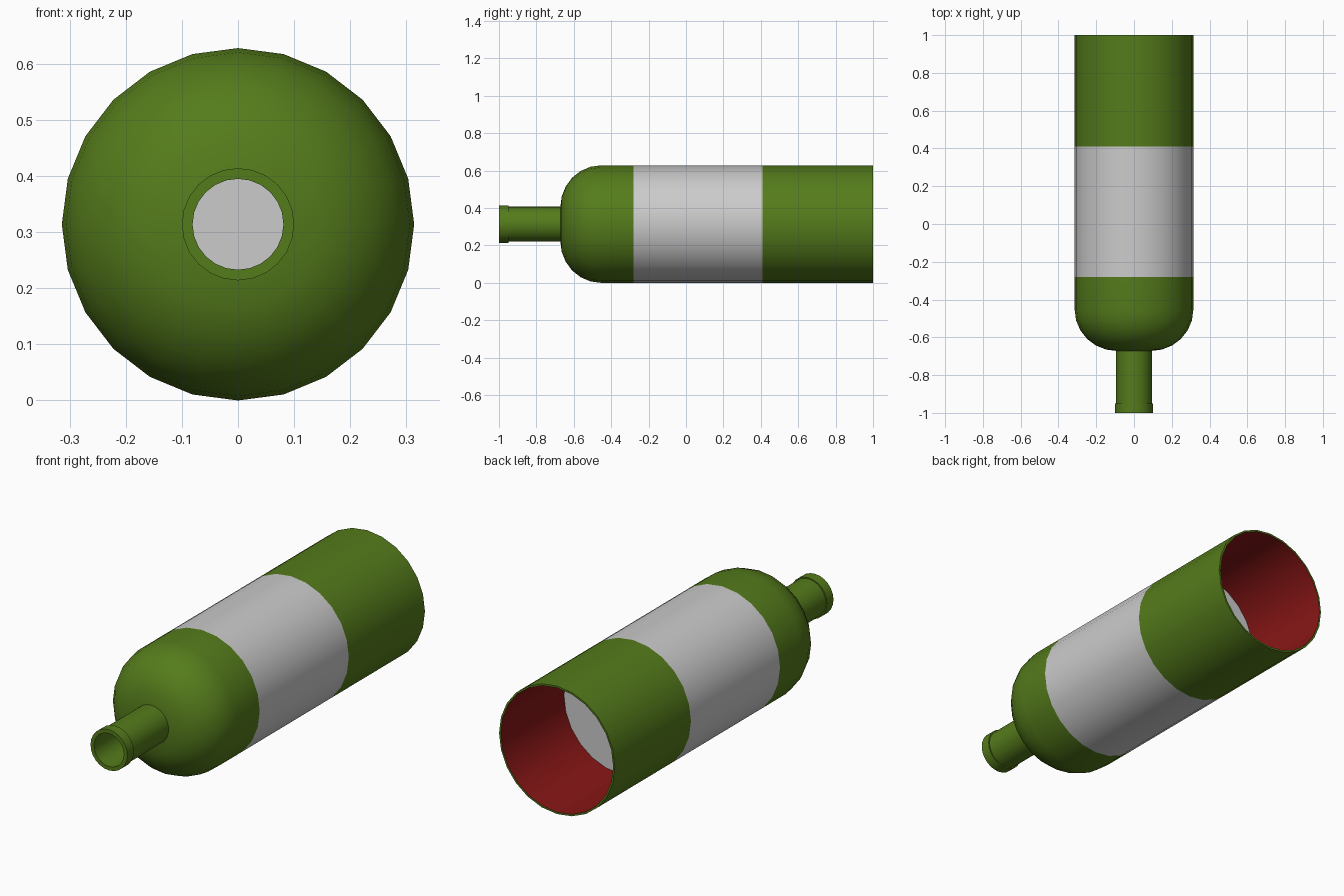
import bpy, bmesh, math

if "Cube" in bpy.data.objects:
    bpy.data.objects.remove(bpy.data.objects["Cube"])

SIDES = 24
R = 0.314          # body radius, also the height of the axis above the ground


def material(name, rgb):
    m = bpy.data.materials.new(name)
    m.diffuse_color = (*rgb, 1)
    m.use_nodes = True
    m.node_tree.nodes["Principled BSDF"].inputs["Base Color"].default_value = m.diffuse_color
    return m


def lathe(name, profile, mat=None, closed=False, angle=35):
    """Revolve (radius, y) points about the bottle axis; radius 0 closes an end."""
    bm = bmesh.new()
    rings = []
    for r, y in profile:
        if r == 0:
            rings.append([bm.verts.new((0, y, R))] * SIDES)
        else:
            rings.append([bm.verts.new((r * math.sin(a), y, R + r * math.cos(a)))
                          for a in (2 * math.pi * i / SIDES for i in range(SIDES))])
    pairs = list(zip(rings, rings[1:]))
    if closed:
        pairs.append((rings[-1], rings[0]))
    for a, b in pairs:
        for i in range(SIDES):
            j = (i + 1) % SIDES
            corners = list(dict.fromkeys((a[i], a[j], b[j], b[i])))
            bm.faces.new(corners)
    me = bpy.data.meshes.new(name)
    bm.to_mesh(me)
    bm.free()
    ob = bpy.data.objects.new(name, me)
    bpy.context.collection.objects.link(ob)
    if mat:
        me.materials.append(mat)
    bpy.ops.object.select_all(action='DESELECT')
    ob.select_set(True)
    bpy.context.view_layer.objects.active = ob
    bpy.ops.object.shade_smooth_by_angle(angle=math.radians(angle))
    return ob


green = material("green_glass", (0.09, 0.2, 0.011))
red = material("red_lining", (0.25, 0.008, 0.008))

# Rounded shoulder running from the neck into the front of the body
arc = [math.radians(a) for a in range(0, 91, 15)]
shoulder = [(0.09 + (R - 0.09) * math.sin(a), -0.455 - 0.217 * math.cos(a)) for a in arc]
lathe("shoulder", shoulder + [(R, -0.28)], green)

# Paper label band, flush with the glass
lathe("label", [(R, -0.28), (R, 0.41)])

# Rear glass with its thin open rim
lathe("rear_body", [(R, 0.41), (R, 1.0), (0.305, 1.0)], green)

# Red inner wall and the pale disc that closes it off
lathe("inner_lining", [(0.305, 1.0), (0.305, 0.51)], red)
lathe("inner_disc", [(0.305, 0.51), (0, 0.51)])

# Hollow neck and lip
lathe("neck", [(0.082, -0.99), (0.094, -0.99), (0.094, -0.64), (0.082, -0.64)], green, True)
lathe("lip", [(0.081, -1.0), (0.1, -1.0), (0.1, -0.95), (0.081, -0.95)], green, True)
